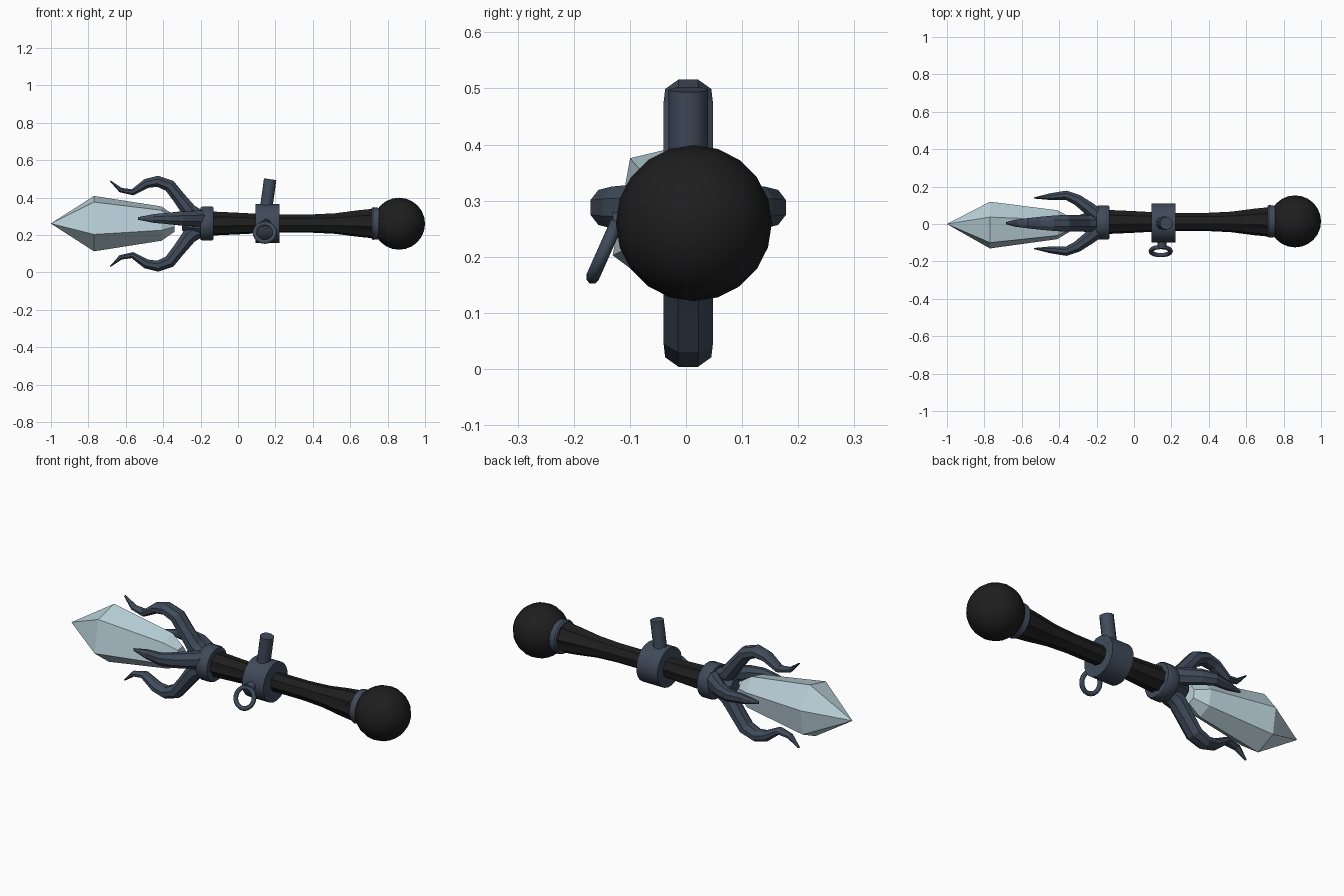
import bpy, bmesh, math
from mathutils import Vector, Matrix

if "Cube" in bpy.data.objects:
    bpy.data.objects.remove(bpy.data.objects["Cube"])

CY, CZ = 0.008, 0.261          # axis of the wand runs along x


def material(name, rgb):
    m = bpy.data.materials.new(name)
    m.diffuse_color = (*rgb, 1)
    m.use_nodes = True
    m.node_tree.nodes["Principled BSDF"].inputs["Base Color"].default_value = m.diffuse_color
    return m


BLACK = material("black grip", (0.013, 0.013, 0.013))
STEEL = material("blue steel", (0.050, 0.070, 0.102))
ICE = material("pale crystal", (0.50, 0.65, 0.71))


def finish(bm, name, mat, smooth=None):
    bmesh.ops.recalc_face_normals(bm, faces=bm.faces)
    me = bpy.data.meshes.new(name)
    bm.to_mesh(me)
    bm.free()
    me.materials.append(mat)
    if smooth:
        for p in me.polygons:
            p.use_smooth = True
        me.set_sharp_from_angle(angle=math.radians(smooth))
    ob = bpy.data.objects.new(name, me)
    bpy.context.collection.objects.link(ob)
    return ob


def loft(name, rings, mat, smooth=None, closed=False):
    """Skin a list of equal-sized point rings; cap the ends unless closed."""
    bm = bmesh.new()
    vs = [[bm.verts.new(p) for p in r] for r in rings]
    n = len(vs[0])
    pairs = list(zip(vs, vs[1:])) + ([(vs[-1], vs[0])] if closed else [])
    for a, b in pairs:
        for i in range(n):
            j = (i + 1) % n
            bm.faces.new((a[i], a[j], b[j], b[i]))
    if not closed:
        bm.faces.new(vs[0])
        bm.faces.new(vs[-1])
    return finish(bm, name, mat, smooth)


def lathe_x(name, profile, sides, mat, smooth=None, flute=None, cy=CY):
    """Turn (x, radius) pairs about the wand axis; flute(x) pulls in odd corners."""
    rings = []
    for x, r in profile:
        ring = []
        for i in range(sides):
            a = math.tau * (i + 0.5) / sides
            k = r * (1 - (flute(x) if flute and i % 2 else 0))
            ring.append((x, cy + k * math.cos(a), CZ + k * math.sin(a)))
        rings.append(ring)
    return loft(name, rings, mat, smooth)


def rod(name, a, b, r, sides, mat):
    a, b = Vector(a), Vector(b)
    q = (b - a).to_track_quat('Z', 'Y')
    rings = [[c + q @ Vector((r * math.cos(math.tau * i / sides),
                              r * math.sin(math.tau * i / sides), 0))
              for i in range(sides)] for c in (a, b)]
    return loft(name, rings, mat, 40)


def claw(name, path, side, origin):
    """path holds (x, outward distance, half thickness, half width)."""
    out = Vector((0, 1, 0)) if side == 'Y' else Vector((0, 0, 1))
    across = Vector((0, 0, 1)) if side == 'Y' else Vector((0, 1, 0))
    sign = origin[3]
    pts = [Vector(origin[:3]) + Vector((x, 0, 0)) + out * d * sign for x, d, _, _ in path]
    rings = []
    for i, p in enumerate(pts):
        t = (pts[min(i + 1, len(pts) - 1)] - pts[max(i - 1, 0)]).normalized()
        n = t.cross(across).normalized()
        _, _, h, w = path[i]
        rings.append([p + n * h * math.cos(a) * 1.06 + across * w * math.sin(a) * 1.06
                      for a in [math.tau * (k + 0.5) / 8 for k in range(8)]])
    return loft(name, rings, STEEL)


# crystal: uneven six-sided point, widest near the tip
angles = [131, 204, 266, 315, 18, 76]
radii = [0.152, 0.143, 0.149, 0.14, 0.125, 0.152]
crystal_rings = []
for x, k in [(-1.0, 0.004), (-0.77, 1.0), (-0.41, 0.62), (-0.34, 0.3)]:
    crystal_rings.append([(x, k * r * math.cos(math.radians(a)),
                           CZ + k * r * math.sin(math.radians(a)))
                          for a, r in zip(angles, radii)])
loft("crystal", crystal_rings, ICE)

# claws: long pair above and below, short pair front and back
long_path = [(-0.19, 0.02, 0.045, 0.04), (-0.26, 0.066, 0.042, 0.045),
             (-0.313, 0.136, 0.035, 0.045), (-0.366, 0.203, 0.034, 0.045),
             (-0.43, 0.227, 0.030, 0.042), (-0.49, 0.215, 0.026, 0.036),
             (-0.564, 0.168, 0.017, 0.028), (-0.628, 0.18, 0.013, 0.02),
             (-0.683, 0.229, 0.003, 0.006)]
short_path = [(-0.18, 0.03, 0.042, 0.045), (-0.246, 0.083, 0.035, 0.042),
              (-0.305, 0.126, 0.030, 0.038), (-0.364, 0.150, 0.025, 0.032),
              (-0.45, 0.142, 0.018, 0.024), (-0.535, 0.135, 0.003, 0.007)]
for label, s in (("upper", 1), ("lower", -1)):
    claw(label + "_claw", long_path, 'Z', (0, 0.004, 0.26, s))
for label, s in (("back", 1), ("front", -1)):
    claw(label + "_claw", short_path, 'Y', (0, 0.004, 0.288, s))

# claw socket and collar
lathe_x("claw_socket", [(-0.30, 0.04), (-0.25, 0.06), (-0.19, 0.075)], 8, STEEL)
lathe_x("claw_collar", [(-0.20, 0.088), (-0.19, 0.093), (-0.14, 0.093), (-0.132, 0.088)],
        16, STEEL, 35)

# fluted grip, slim in the middle
lathe_x("grip", [(-0.15, 0.066), (0.02, 0.058), (0.16, 0.050), (0.40, 0.050),
                 (0.52, 0.056), (0.64, 0.072), (0.74, 0.082)], 16, BLACK, 20,
        flute=lambda x: 0.02 + 0.14 * min(1, abs(x - 0.3) / 0.42), cy=0.011)

# middle band with its tilted peg
lathe_x("middle_band", [(0.094, 0.105), (0.222, 0.105)], 20, STEEL, 40, cy=0.005)
rod("peg", (0.147, 0.004, 0.32), (0.172, 0.004, 0.498), 0.035, 10, STEEL)

# hanging ring on a small eyelet
rod("ring_eyelet", (0.15, -0.09, 0.262), (0.15, -0.128, 0.256), 0.024, 10, STEEL)
tilt = Matrix.Rotation(math.radians(-24), 3, 'X')
centre = Vector((0.143, -0.145, 0.212))
hoop = []
for i in range(20):
    a = math.tau * i / 20
    radial = Vector((math.cos(a), 0, math.sin(a)))
    hoop.append([centre + tilt @ (radial * (0.053 + 0.012 * math.cos(b))
                                  + Vector((0, 0.012 * math.sin(b), 0)))
                 for b in [math.tau * k / 8 for k in range(8)]])
loft("hanging_ring", hoop, STEEL, 50, closed=True)

# pommel collar and ball
lathe_x("pommel_collar", [(0.714, 0.084), (0.722, 0.089), (0.768, 0.084)], 16, STEEL, 35, cy=0.014)
bm = bmesh.new()
bmesh.ops.create_uvsphere(bm, u_segments=20, v_segments=12, radius=0.139)
bmesh.ops.rotate(bm, verts=bm.verts, matrix=Matrix.Rotation(math.pi / 2, 3, 'Y'))
bmesh.ops.translate(bm, verts=bm.verts, vec=(0.861, 0.014, 0.26))
finish(bm, "pommel_ball", BLACK, 40)
